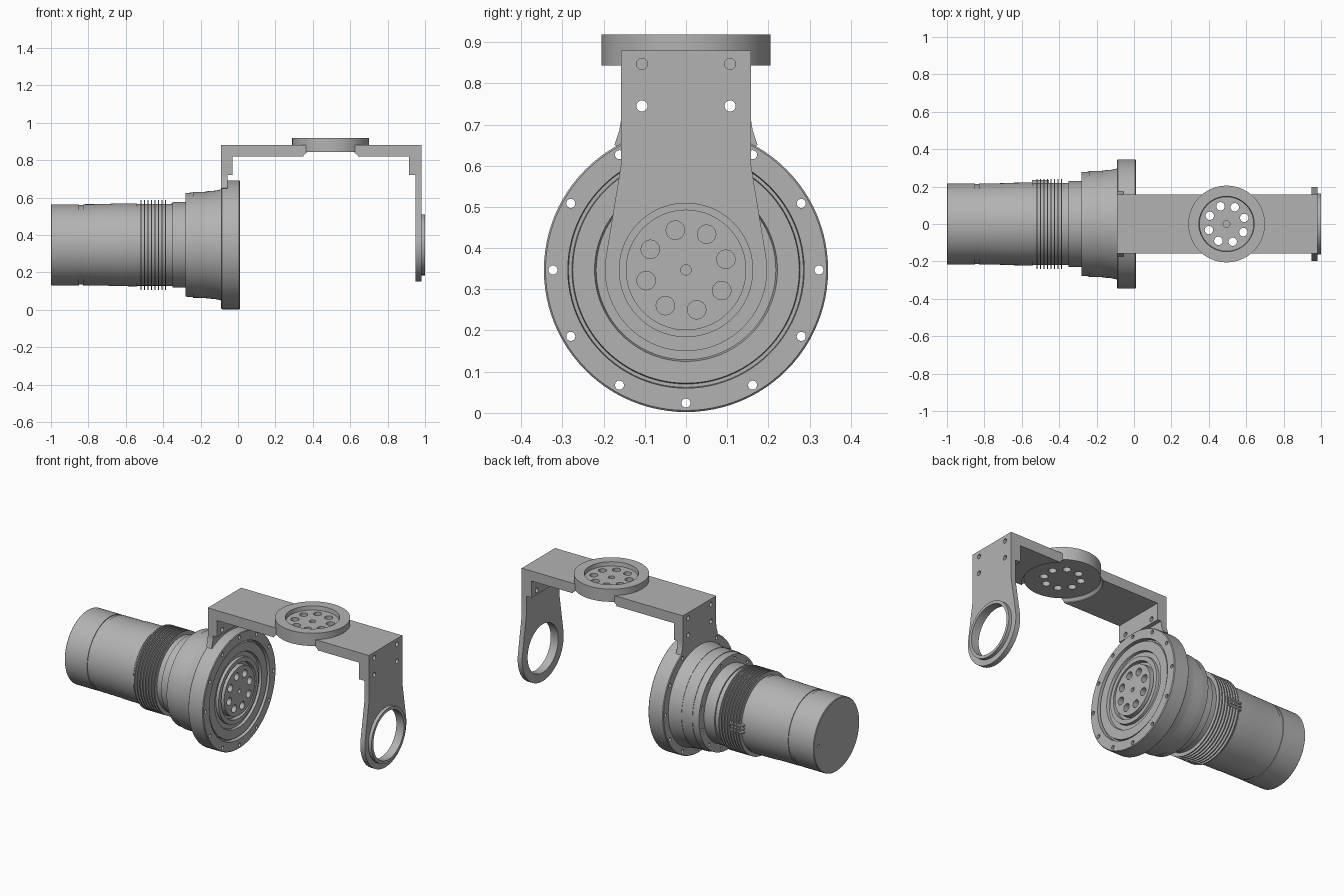
import bpy, bmesh
from math import sin, cos, radians, pi
from mathutils import Matrix, Vector

if "Cube" in bpy.data.objects:
    bpy.data.objects.remove(bpy.data.objects["Cube"])

AXIS_Z = 0.347            # height of the motor axis
DISC_X = 0.495            # centre of the top coupling disc
HALF_W = 0.158            # half width of the bracket

grey = bpy.data.materials.new("machined grey")
grey.use_nodes = True
grey.diffuse_color = (0.45, 0.45, 0.45, 1)
grey.node_tree.nodes["Principled BSDF"].inputs["Base Color"].default_value = (0.45, 0.45, 0.45, 1)

# Local z mapped to world x, through the motor axis
ALONG_X = Matrix.Translation((0, 0, AXIS_Z)) @ Matrix.Rotation(pi / 2, 4, 'Y')
DISC = Matrix.Translation((DISC_X, 0, 0))


def finish(name, bm):
    bmesh.ops.recalc_face_normals(bm, faces=bm.faces)
    mesh = bpy.data.meshes.new(name)
    bm.to_mesh(mesh)
    bm.free()
    mesh.materials.append(grey)
    obj = bpy.data.objects.new(name, mesh)
    bpy.context.collection.objects.link(obj)
    return obj


def lathe(name, profile, frame, closed=False, steps=96):
    """Revolve (height, radius) points about the frame's z axis."""
    bm = bmesh.new()
    verts = [bm.verts.new((r, 0, h)) for h, r in profile]
    edges = [bm.edges.new(pair) for pair in zip(verts, verts[1:])]
    if closed:
        edges.append(bm.edges.new((verts[-1], verts[0])))
    bmesh.ops.spin(bm, geom=verts + edges, cent=(0, 0, 0), axis=(0, 0, 1),
                   angle=2 * pi, steps=steps, use_merge=True)
    bmesh.ops.remove_doubles(bm, verts=bm.verts, dist=1e-5)
    bm.transform(frame)
    return finish(name, bm)


def prism(name, outline, sweep):
    """Extrude a flat outline of 3D points."""
    bm = bmesh.new()
    face = bm.faces.new([bm.verts.new(p) for p in outline])
    top = bmesh.ops.extrude_face_region(bm, geom=[face])["geom"]
    bmesh.ops.translate(bm, vec=Vector(sweep),
                        verts=[v for v in top if isinstance(v, bmesh.types.BMVert)])
    return finish(name, bm)


def drills(name, holes, frame):
    """Cylinders given as (a, b, radius, low, high) in the frame."""
    bm = bmesh.new()
    for a, b, r, low, high in holes:
        place = Matrix.Translation((a, b, (low + high) / 2))
        bmesh.ops.create_cone(bm, cap_ends=True, segments=24, radius1=r, radius2=r,
                              depth=high - low, matrix=frame @ place)
    return finish(name, bm)


def ring_of_holes(count, dist, r, low, high, start=0):
    angles = [radians(start + 360 * i / count) for i in range(count)]
    return [(dist * cos(a), dist * sin(a), r, low, high) for a in angles]


def combine(target, tool, operation='DIFFERENCE'):
    mod = target.modifiers.new("combine", 'BOOLEAN')
    mod.operation, mod.solver, mod.object = operation, 'EXACT', tool
    bpy.context.view_layer.objects.active = target
    bpy.ops.object.modifier_apply(modifier=mod.name)
    bpy.data.objects.remove(tool)


def smooth(obj):
    bpy.ops.object.select_all(action='DESELECT')
    obj.select_set(True)
    bpy.context.view_layer.objects.active = obj
    bpy.ops.object.shade_smooth_by_angle(angle=radians(28))


# Motor housing: plain rear can with a seam, then cooling fins
housing = [(-1, 0), (-1, .214), (-.997, .217), (-.85, .217), (-.85, .213), (-.83, .213),
           (-.83, .217), (-.7, .218), (-.68, .22), (-.54, .222), (-.54, .219)]
for i in range(8):
    x = -.522 + i * .0188
    housing += [(x, .219), (x, .241), (x + .006, .241), (x + .006, .219)]
# Stepped neck, flare and mounting flange
housing += [(-.35, .22), (-.35, .229), (-.28, .229), (-.28, .277), (-.24, .28), (-.24, .283),
            (-.17, .284), (-.17, .286), (-.12, .29), (-.09, .297), (-.09, .341),
            (-.086, .345), (.006, .345), (.01, .341)]
# Front face: concentric rings and grooves around the output hub
housing += [(.01, .287), (-.015, .285), (-.015, .277), (.002, .275), (.002, .222),
            (-.012, .218), (-.012, .192), (.004, .19), (.004, .165), (-.02, .163),
            (-.02, .147), (.01, .145), (.01, 0)]
motor = lathe("motor_housing", housing, ALONG_X)

holes = ring_of_holes(12, .323, .011, -.12, .03)
holes += ring_of_holes(8, .1, .0225, -.05, .03, start=15)
holes += ring_of_holes(12, .255, .009, -.3, -.25, start=15)
holes += [(0, 0, .0125, -.05, .03), (0, .17, .008, -1.02, -.97)]
combine(motor, drills("motor_drills", holes, ALONG_X))
smooth(motor)

# Cable ribs on the back side of the fins
for i in range(3):
    z = AXIS_Z - .02 + i * .02
    prism(f"cable_rib_{i + 1}", [(-.545, .2, z - .005), (-.455, .2, z - .005),
                                 (-.455, .236, z - .005), (-.545, .236, z - .005)], (0, 0, .01))

# Bracket: top bar with a thick lug at each end
bar = [(-.09, .88), (.98, .88), (.98, .72), (.915, .72), (.915, .82),
       (-.03, .82), (-.03, .72), (-.09, .72)]
bracket = prism("bracket", [(x, -HALF_W, z) for x, z in bar], (0, 2 * HALF_W, 0))

# Hanging arm, ending in a round eye
half = [(HALF_W, .78), (HALF_W, .60)]
half += [(.197 * cos(radians(a)), AXIS_Z + .197 * sin(radians(a))) for a in range(10, -90, -5)]
outline = half + [(0, AXIS_Z - .197)] + [(-y, z) for y, z in reversed(half)]
combine(bracket, prism("arm", [(.95, y, z) for y, z in outline], (.03, 0, 0)), 'UNION')

# Short foot flaring onto the motor flange
half = [(HALF_W, .78), (HALF_W, .71), (.162, .685), (.174, .65), (.13, .636)]
outline = half + [(-y, z) for y, z in reversed(half)]
combine(bracket, prism("foot", [(-.09, y, z) for y, z in outline], (.035, 0, 0)), 'UNION')

# Eye bore, seat for the coupling disc, and bolt holes
combine(bracket, lathe("eye_bore", [(.9, 0), (.9, .147), (1.05, .147), (1.05, 0)], ALONG_X))
combine(bracket, lathe("disc_seat", [(.79, 0), (.79, .215), (.825, .215), (.84, .203),
                                     (.9, .203), (.9, 0)], DISC))
bolts = []
for y in (-.107, .107):
    low, high = AXIS_Z - .745, AXIS_Z - .847
    bolts += [(low, y, .0135, -.2, .1), (low, y, .0135, .85, 1.1),
              (high, y, .0135, -.2, -.03), (high, y, .0135, .92, 1.1)]
combine(bracket, drills("bolt_drills", bolts, ALONG_X))
smooth(bracket)

# Raised collar around the eye
collar = lathe("eye_collar", [(.95, .145), (.95, .15), (.98, .15), (.98, .163),
                              (1, .163), (1, .145)], ALONG_X, closed=True)
smooth(collar)

# Top coupling disc with a dished centre and through holes
disc = lathe("coupling_disc", [(.843, 0), (.843, .205), (.919, .205), (.919, .148),
                               (.895, .145), (.895, 0)], DISC)
holes = ring_of_holes(8, .1, .0225, .8, .95, start=19) + [(0, 0, .018, .87, .95)]
combine(disc, drills("disc_drills", holes, DISC))
smooth(disc)
